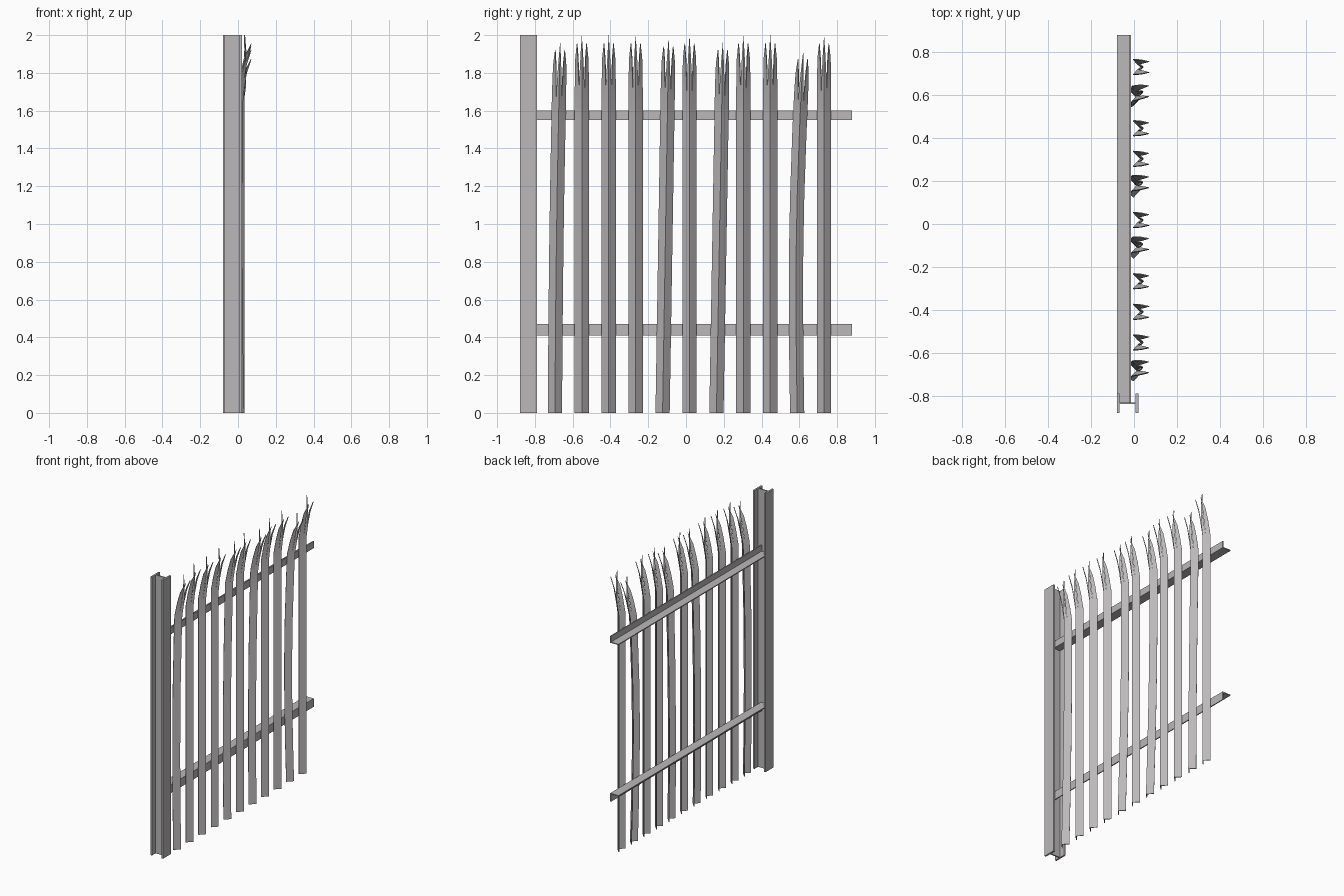
import bpy, bmesh, math

if "Cube" in bpy.data.objects:
    bpy.data.objects.remove(bpy.data.objects["Cube"])

steel = bpy.data.materials.new("galvanised_grey")
steel.diffuse_color = (0.50, 0.48, 0.49, 1)
steel.use_nodes = True
steel.node_tree.nodes["Principled BSDF"].inputs["Base Color"].default_value = steel.diffuse_color


def finish(name, bm):
    bmesh.ops.recalc_face_normals(bm, faces=bm.faces)
    me = bpy.data.meshes.new(name)
    bm.to_mesh(me)
    bm.free()
    me.materials.append(steel)
    ob = bpy.data.objects.new(name, me)
    bpy.context.collection.objects.link(ob)
    return ob


def extrude(name, outline, vec):
    """Closed outline of 3D points swept along vec."""
    bm = bmesh.new()
    face = bm.faces.new([bm.verts.new(p) for p in outline])
    geo = bmesh.ops.extrude_face_region(bm, geom=[face])["geom"]
    bmesh.ops.translate(bm, vec=vec, verts=[v for v in geo if isinstance(v, bmesh.types.BMVert)])
    return finish(name, bm)


# Post: I-beam, flanges facing +x and -x, web along x
x0, x1, y0, y1, t = -0.08, 0.02, -0.88, -0.79, 0.012
w0, w1 = -0.839, -0.830
extrude("post", [(x, y, 0) for x, y in (
    (x0, y0), (x0 + t, y0), (x0 + t, w0), (x1 - t, w0), (x1 - t, y0), (x1, y0),
    (x1, y1), (x1 - t, y1), (x1 - t, w1), (x0 + t, w1), (x0 + t, y1), (x0, y1))], (0, 0, 2))


# Rails: angle sections, the upper with its shelf at the bottom, the lower with it on top
def rail(name, corner_z, up):
    a, b, k = -0.08, -0.014, 0.007
    prof = [(b, 0), (b, up), (b - k, up), (b - k, math.copysign(k, up)),
            (a, math.copysign(k, up)), (a, 0)]
    extrude(name, [(x, -0.83, corner_z + z) for x, z in prof], (0, 1.71, 0))


rail("upper_rail", 1.55, 0.05)
rail("lower_rail", 0.47, -0.06)

# Pales: folded strips whose heads split into three prongs
HALF, INNER = 0.036, 0.013
BODY_Z = (0, 0.3, 0.6, 0.9, 1.2, 1.55, 1.7)
# (z, outer y, outer x, inner y, inner x)
SIDE = [(1.80, 0.035, 0.014, 0.016, 0.034), (1.88, 0.033, 0.034, 0.019, 0.048)]
SIDE_TIP = (0.07, 0.025, 1.955)
# (z, half width, edge x, ridge x)
MID = [(1.80, 0.010, 0.033, 0.043), (1.90, 0.005, 0.038, 0.043)]
MID_TIP = (0.035, 0, 2.0)


def pale(name, y, lean=0.0, bow=0.0, height=2.0):
    bm = bmesh.new()

    def vert(x, dy, z):
        s = math.sin(math.pi * z / 2)
        return bm.verts.new((x - (0.012 * s if lean else 0),
                             y + dy + lean * z / 2 + bow * s, z * height / 2))

    def quads(a, b):
        for i in range(len(a) - 1):
            bm.faces.new((a[i], a[i + 1], b[i + 1], b[i]))

    rows = [[vert(x, dy, z) for dy, x in ((-HALF, -0.004), (-INNER, 0.018), (0, 0.031),
                                        (INNER, 0.018), (HALF, -0.004))] for z in BODY_Z]
    for a, b in zip(rows, rows[1:]):
        quads(a, b)
    top = rows[-1]
    # side prongs
    for sgn, base in ((-1, top[0:2]), (1, [top[4], top[3]])):
        for z, oy, ox, iy, ix in SIDE:
            row = [vert(ox, sgn * oy, z), vert(ix, sgn * iy, z)]
            quads(base, row)
            base = row
        bm.faces.new((*base, vert(SIDE_TIP[0], sgn * SIDE_TIP[1], SIDE_TIP[2])))
    # middle prong
    base = top[1:4]
    for z, h, ex, rx in MID:
        row = [vert(ex, -h, z), vert(rx, 0, z), vert(ex, h, z)]
        quads(base, row)
        base = row
    tip = vert(*MID_TIP)
    bm.faces.new((base[0], base[1], tip))
    bm.faces.new((base[1], base[2], tip))

    ob = finish(name, bm)
    mod = ob.modifiers.new("thickness", "SOLIDIFY")
    mod.thickness, mod.offset = 0.005, 0
    bpy.ops.object.select_all(action="DESELECT")
    ob.select_set(True)
    bpy.context.view_layer.objects.active = ob
    bpy.ops.object.modifier_apply(modifier=mod.name)
    bpy.ops.object.shade_smooth_by_angle(angle=math.radians(30))


# Four pales are knocked out of line: index -> lean, bow, height
BENT = {0: (0.028, -0.005, 1.965), 4: (0.032, 0, 1.985),
        6: (0.034, 0, 1.965), 9: (0.032, -0.02, 1.915)}
for i in range(11):
    pale(f"pale_{i + 1}", -0.694 + i * 0.1425, *BENT.get(i, ()))
